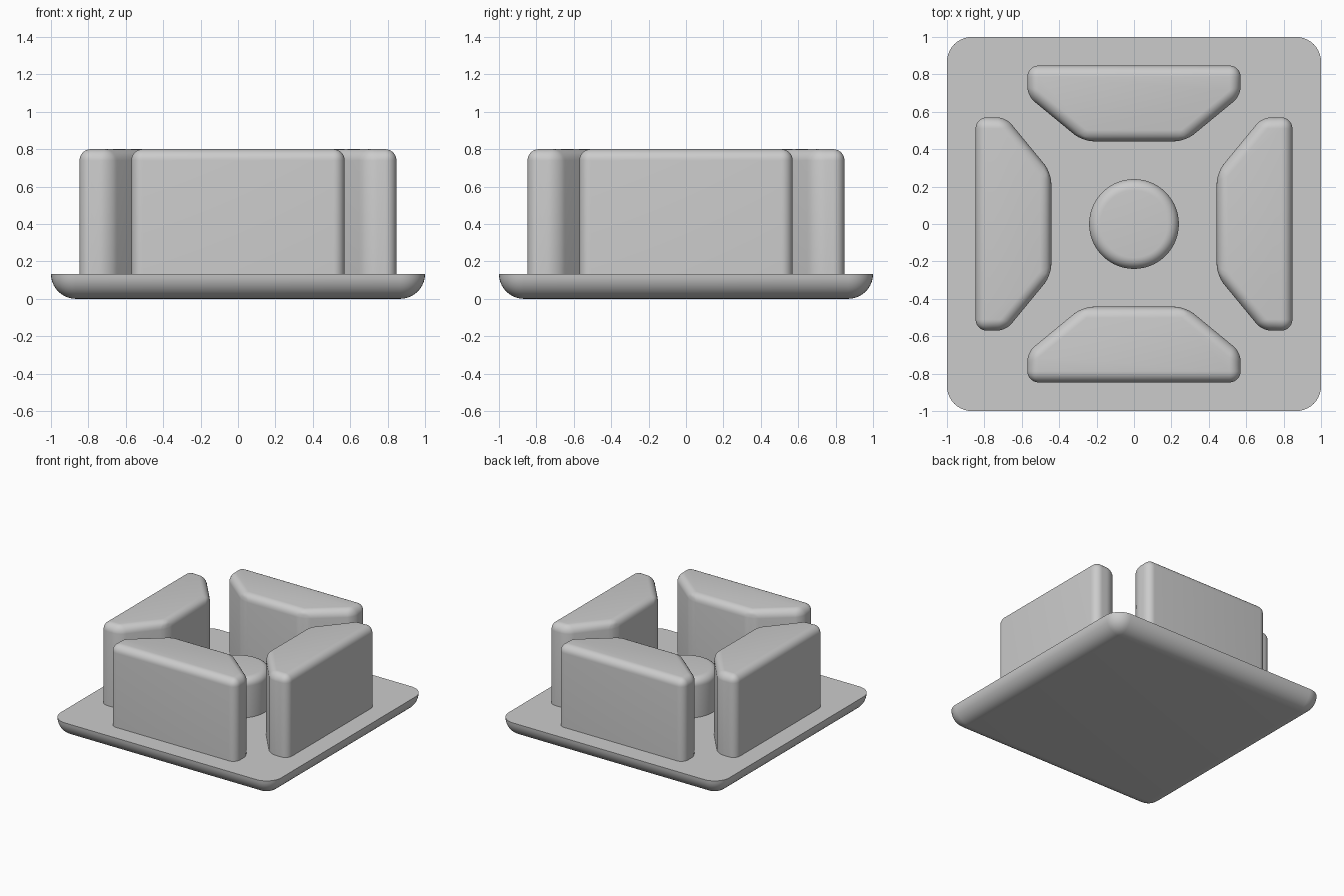
import bpy, bmesh, math
from mathutils import Matrix

if "Cube" in bpy.data.objects:
    bpy.data.objects.remove(bpy.data.objects["Cube"])

grey = bpy.data.materials.new("light_grey")
grey.diffuse_color = (0.6, 0.6, 0.6, 1)
grey.use_nodes = True
grey.node_tree.nodes["Principled BSDF"].inputs["Base Color"].default_value = grey.diffuse_color


def finish(bm, name):
    """Turn a bmesh into a smooth-shaded object."""
    bmesh.ops.recalc_face_normals(bm, faces=bm.faces[:])
    me = bpy.data.meshes.new(name)
    bm.to_mesh(me)
    bm.free()
    me.materials.append(grey)
    ob = bpy.data.objects.new(name, me)
    bpy.context.collection.objects.link(ob)
    bpy.ops.object.select_all(action='DESELECT')
    ob.select_set(True)
    bpy.context.view_layer.objects.active = ob
    bpy.ops.object.shade_smooth_by_angle(angle=math.radians(32))
    return ob


def prism(outline, z0, z1):
    """Extrude a plan outline between two heights."""
    bm = bmesh.new()
    face = bm.faces.new([bm.verts.new((x, y, z0)) for x, y in outline])
    new = bmesh.ops.extrude_face_region(bm, geom=[face], use_keep_orig=True)
    verts = [g for g in new["geom"] if isinstance(g, bmesh.types.BMVert)]
    bmesh.ops.translate(bm, verts=verts, vec=(0, 0, z1 - z0))
    bmesh.ops.recalc_face_normals(bm, faces=bm.faces[:])
    return bm


def round_edges(bm, edges, radius, segments=8):
    bmesh.ops.bevel(bm, geom=edges, offset=radius, offset_type='OFFSET',
                    segments=segments, profile=0.5, affect='EDGES')


PLATE = 0.133

# Base plate: rounded box cut off flat at the height of its rounding
bm = prism([(-1, -1), (1, -1), (1, 1), (-1, 1)], 0, 1)
round_edges(bm, bm.edges[:], PLATE, 10)
cut = bmesh.ops.bisect_plane(bm, geom=bm.verts[:] + bm.edges[:] + bm.faces[:],
                             dist=1e-4, plane_co=(0, 0, PLATE),
                             plane_no=(0, 0, 1), clear_outer=True)
rim = [e for e in bm.edges if e.is_boundary]
bmesh.ops.holes_fill(bm, edges=rim, sides=0)
finish(bm, "base_plate")

# Four trapezoid blocks around the middle, open edge only at the plate
trapezoid = [(-0.57, -0.847), (0.57, -0.847), (0.57, -0.685),
             (0.275, -0.442), (-0.275, -0.442), (-0.57, -0.685)]
for i, side in enumerate(("front", "right", "back", "left")):
    bm = prism(trapezoid, PLATE, 0.8)
    edges = [e for e in bm.edges if max(v.co.z for v in e.verts) > 0.5]
    round_edges(bm, edges, 0.06)
    bmesh.ops.rotate(bm, verts=bm.verts[:], cent=(0, 0, 0),
                     matrix=Matrix.Rotation(i * math.pi / 2, 3, 'Z'))
    finish(bm, side + "_block")

# Central round peg with a softened top rim
circle = [(0.24 * math.cos(a * math.pi / 32), 0.24 * math.sin(a * math.pi / 32))
          for a in range(64)]
bm = prism(circle, PLATE, 0.45)
round_edges(bm, [e for e in bm.edges if min(v.co.z for v in e.verts) > 0.4], 0.06)
finish(bm, "centre_peg")
